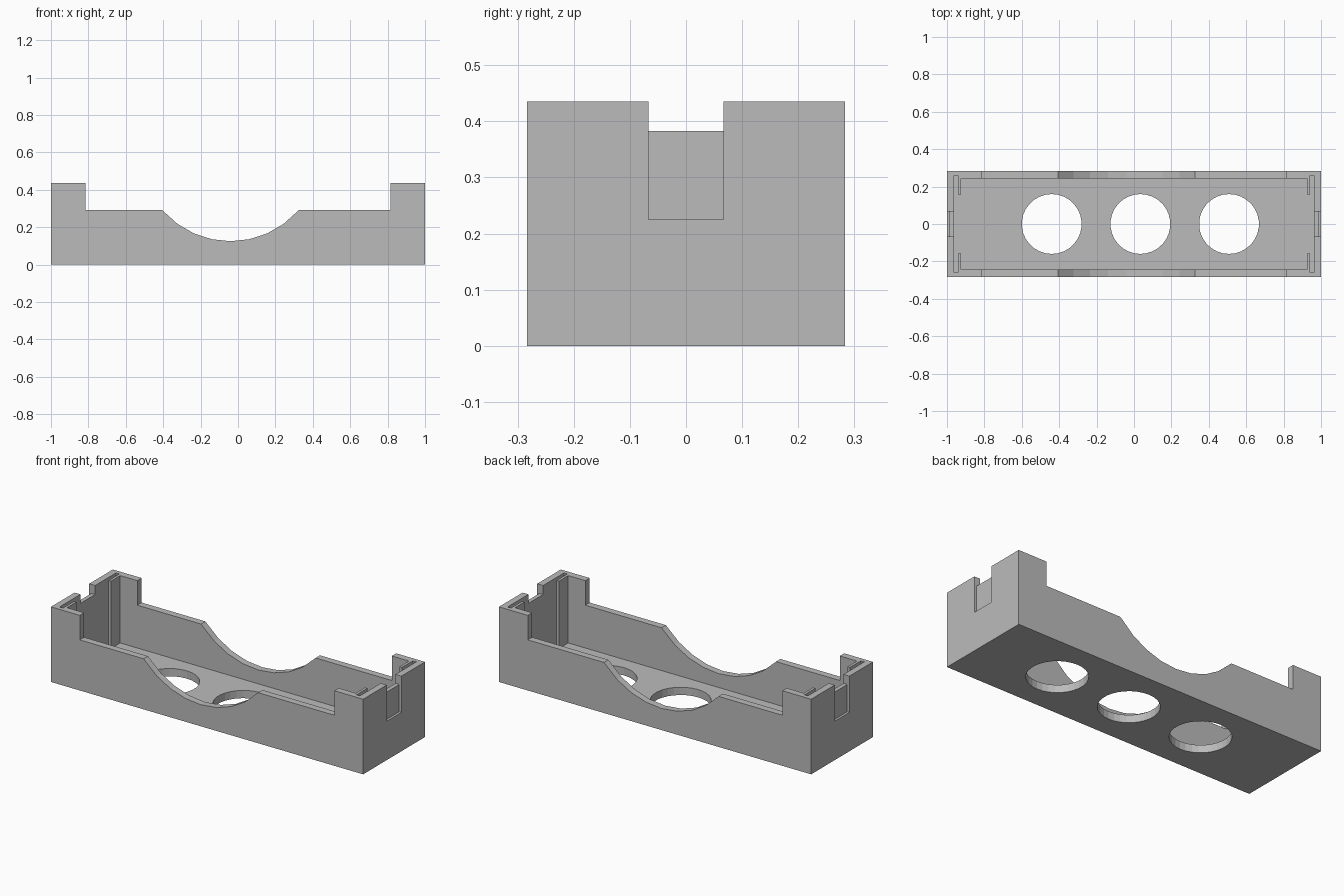
import bpy
import bmesh
import math

cube = bpy.data.objects.get("Cube")
if cube:
    bpy.data.objects.remove(cube, do_unlink=True)

HALF_Y, TOP, FLOOR = 0.283, 0.435, 0.045
LOW, TOWER_X = 0.293, 0.815

grey = bpy.data.materials.new("plain grey")
grey.use_nodes = True
colour = (0.5, 0.5, 0.5, 1)
grey.diffuse_color = colour
grey.node_tree.nodes["Principled BSDF"].inputs["Base Color"].default_value = colour


def finish(name, bm):
    bmesh.ops.recalc_face_normals(bm, faces=bm.faces)
    mesh = bpy.data.meshes.new(name)
    bm.to_mesh(mesh)
    bm.free()
    mesh.materials.append(grey)
    obj = bpy.data.objects.new(name, mesh)
    bpy.context.collection.objects.link(obj)
    return obj


def box(name, x0, x1, half_y, z0, z1):
    bm = bmesh.new()
    bmesh.ops.create_cube(bm, size=1)
    for v in bm.verts:
        v.co = ((x0 + x1) / 2 + v.co.x * (x1 - x0), v.co.y * 2 * half_y,
                (z0 + z1) / 2 + v.co.z * (z1 - z0))
    return finish(name, bm)


def cut(target, cutter):
    mod = target.modifiers.new("cut", 'BOOLEAN')
    mod.operation = 'DIFFERENCE'
    mod.solver = 'EXACT'
    mod.object = cutter
    bpy.context.view_layer.objects.active = target
    bpy.ops.object.modifier_apply(modifier=mod.name)
    bpy.data.objects.remove(cutter, do_unlink=True)


# Outer block: side outline with end towers and a faceted scoop
MID, RADIUS, STEP = -0.04, 0.481, math.radians(12)
outline = [(-1, 0), (1, 0), (1, TOP), (TOWER_X, TOP), (TOWER_X, LOW), (MID + 0.367, LOW)]
for k in range(4, -5, -1):
    a = k * STEP
    outline.append((MID + RADIUS * math.sin(a), 0.606 - RADIUS * math.cos(a)))
outline += [(MID - 0.367, LOW), (-TOWER_X, LOW), (-TOWER_X, TOP), (-1, TOP)]
bm = bmesh.new()
face = bm.faces.new([bm.verts.new((x, -HALF_Y, z)) for x, z in outline])
side = bmesh.ops.extrude_face_region(bm, geom=[face])
for v in side["geom"]:
    if isinstance(v, bmesh.types.BMVert):
        v.co.y = HALF_Y
tray = finish("tray", bm)

# Main cavity
cut(tray, box("cavity_cutter", -0.925, 0.925, 0.243, FLOOR, 1))

# Contact slots, lip openings and latch notches at both ends
for s in (-1, 1):
    for name, a, b, half_y, z0 in (
            ("slot_cutter", 0.94, 0.962, 0.258, FLOOR - 0.005),
            ("opening_cutter", 0.9, 0.95, 0.158, FLOOR),
            ("recess_cutter", 0.986, 1.1, 0.067, 0.225),
            ("notch_cutter", 0.95, 1.1, 0.067, 0.383)):
        cut(tray, box(name, min(s * a, s * b), max(s * a, s * b), half_y, z0, 1))

# Round floor holes
for x in (-0.44, 0.034, 0.508):
    bm = bmesh.new()
    bmesh.ops.create_cone(bm, cap_ends=True, segments=30, radius1=0.16,
                          radius2=0.16, depth=0.2)
    bmesh.ops.translate(bm, verts=bm.verts, vec=(x, 0, 0.02))
    cut(tray, finish("hole_cutter", bm))
